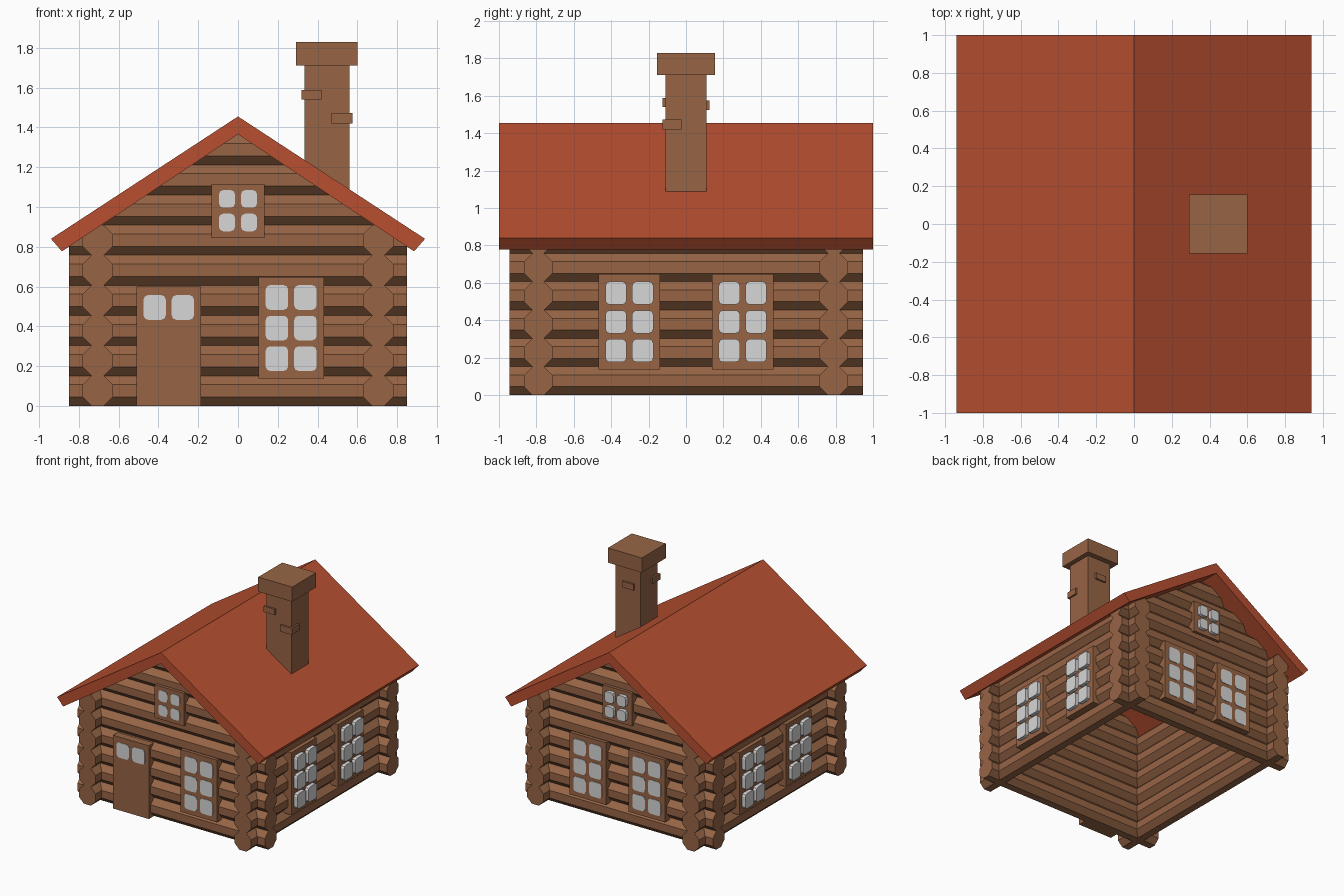
import bpy, bmesh, math
from mathutils import Matrix, Vector

cube = bpy.data.objects.get("Cube")
if cube:
    bpy.data.objects.remove(cube, do_unlink=True)


def material(name, rgb):
    m = bpy.data.materials.new(name)
    m.use_nodes = True
    m.diffuse_color = (*rgb, 1)
    bsdf = next(n for n in m.node_tree.nodes if n.type == 'BSDF_PRINCIPLED')
    bsdf.inputs["Base Color"].default_value = (*rgb, 1)
    return m


WOOD = material("brown wood", (0.31, 0.13, 0.06))
RED = material("red roof", (0.48, 0.08, 0.03))
GLASS = material("pale glass", (0.68, 0.68, 0.68))

PITCH = 0.1515            # height of one log
SLOPE = 0.654             # roof rise over run
RIDGE, THICK = 1.455, 0.09
END_Y, SIDE_X = 0.79, 0.705


def finish(bm, name, mat):
    bmesh.ops.recalc_face_normals(bm, faces=bm.faces)
    me = bpy.data.meshes.new(name)
    bm.to_mesh(me)
    bm.free()
    me.materials.append(mat)
    ob = bpy.data.objects.new(name, me)
    bpy.context.collection.objects.link(ob)
    return ob


def add_box(bm, lo, hi):
    lo, hi = Vector(lo), Vector(hi)
    m = Matrix.Translation((lo + hi) / 2) @ Matrix.Diagonal((*(hi - lo), 1))
    return bmesh.ops.create_cube(bm, size=1, matrix=m)["verts"]


def box(name, lo, hi, mat=WOOD):
    bm = bmesh.new()
    add_box(bm, lo, hi)
    return finish(bm, name, mat)


def log(name, centre, length, along_x):
    """Octagonal log, trimmed where it meets the roof."""
    bm = bmesh.new()
    turn = Matrix.Rotation(math.pi / 2, 4, 'Y' if along_x else 'X')
    radius = PITCH / 2 / math.cos(math.pi / 8)
    bmesh.ops.create_cone(bm, cap_ends=True, segments=8, radius1=radius, radius2=radius,
                          depth=length, matrix=Matrix.Translation(centre) @ turn
                          @ Matrix.Rotation(math.pi / 8, 4, 'Z'))
    for s in (-1, 1):
        cut = bmesh.ops.bisect_plane(
            bm, geom=bm.verts[:] + bm.edges[:] + bm.faces[:], clear_outer=True,
            plane_co=(0, 0, RIDGE - THICK / 2), plane_no=(s * SLOPE, 0, 1))["geom_cut"]
        edges = [e for e in cut if isinstance(e, bmesh.types.BMEdge)]
        if edges:
            bmesh.ops.holes_fill(bm, edges=edges)
    return finish(bm, name, WOOD)


# Log walls: the end walls climb into the gables
for i in range(9):
    z = PITCH * (i + 0.5)
    for side, s in (("front", -1), ("back", 1)):
        log(f"{side}_log_{i + 1}", (0, s * END_Y, z), 1.7, True)
    if i < 6:
        for side, s in (("left", 1), ("right", -1)):
            log(f"{side}_log_{i + 1}", (s * SIDE_X, 0, z), 1.89, False)

# Roof: one folded slab with square-cut eaves
top = [(-0.94, 0.84), (0, RIDGE), (0.94, 0.84)]
under = [(0.885, 0.777), (0, RIDGE - THICK), (-0.885, 0.777)]
bm = bmesh.new()
rings = [[bm.verts.new((x, y, z)) for x, z in top + under] for y in (-1, 1)]
for a in range(6):
    b = (a + 1) % 6
    bm.faces.new((rings[0][a], rings[0][b], rings[1][b], rings[1][a]))
for r in rings:
    bm.faces.new((r[0], r[1], r[4], r[5]))
    bm.faces.new((r[1], r[2], r[3], r[4]))
finish(bm, "roof", RED)

# Chimney with cap and loose bricks
box("chimney_stack", (0.335, -0.11, 1.02), (0.56, 0.11, 1.72))
box("chimney_cap", (0.292, -0.155, 1.71), (0.6, 0.155, 1.83))
box("chimney_brick_front", (0.32, -0.125, 1.54), (0.42, -0.025, 1.588))
box("chimney_brick_corner", (0.47, -0.125, 1.42), (0.575, -0.025, 1.473))
box("chimney_brick_back", (0.39, 0.05, 1.525), (0.49, 0.125, 1.575))


def opening(name, turn, face, u, z0, z1, width, cols, rows, bulge, pane_z):
    """Board at distance `face` from the centre, with a grid of rounded panes."""
    spin = Matrix.Rotation(math.radians(turn), 4, 'Z')
    frame = box(name + "_frame", (u - width / 2, -face, z0), (u + width / 2, -face + 0.09, z1))
    frame.data.transform(spin)
    edge, gap = 0.036, 0.03
    pw = (width - 2 * edge - gap * (cols - 1)) / cols
    lo, hi = pane_z
    ph = (hi - lo - gap * (rows - 1)) / rows
    bm = bmesh.new()
    for c in range(cols):
        for r in range(rows):
            x = u - width / 2 + edge + c * (pw + gap)
            z = lo + r * (ph + gap)
            add_box(bm, (x, -face - bulge, z), (x + pw, -face + 0.005, z + ph))
    corners = [e for e in bm.edges
               if abs(e.verts[0].co.y - e.verts[1].co.y) > 0.001]
    bmesh.ops.bevel(bm, geom=corners, offset=0.022, segments=2, profile=0.5,
                    affect='EDGES')
    finish(bm, name + "_panes", GLASS).data.transform(spin)


def big_window(name, turn, face, u, bulge):
    opening(name, turn, face, u, 0.137, 0.647, 0.328, 2, 3, bulge, (0.176, 0.607))


FRONT = 0.89
SIDE = 0.81

# Door and windows
opening("door", 0, FRONT, -0.348, 0, 0.6, 0.325, 2, 1, 0.004, (0.433, 0.557))
big_window("front_window", 0, FRONT, 0.267, 0.004)
for u in (-0.267, 0.267):
    tag = "a" if u < 0 else "b"
    big_window("back_window_" + tag, 180, FRONT, u, 0.004)
for side, turn in (("left", 90), ("right", -90)):
    for tag, u in (("a", -0.303), ("b", 0.303)):
        big_window(f"{side}_window_{tag}", turn, SIDE, u, 0.03)
for side, turn, bulge in (("front", 0, 0.004), ("back", 180, 0.03)):
    opening(side + "_attic_window", turn, FRONT, 0, 0.845, 1.115, 0.264, 2, 2,
            bulge, (0.878, 1.085))
